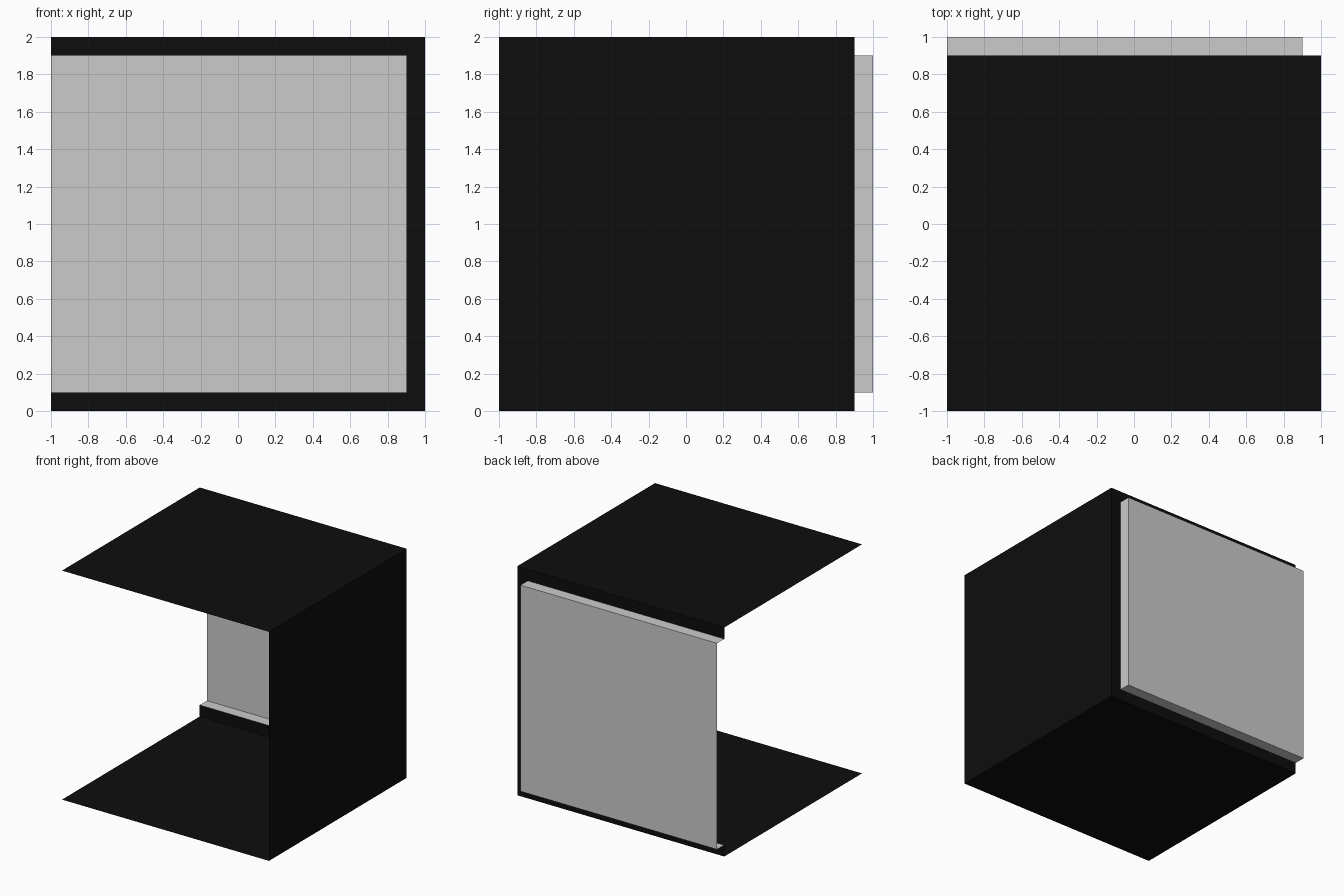
import bpy, bmesh
from mathutils import Vector

if "Cube" in bpy.data.objects:
    bpy.data.objects.remove(bpy.data.objects["Cube"])


def open_box(name, lo, hi, open_sides, extra=None):
    """Thin-sheet box with the faces pointing along open_sides removed."""
    lo, hi = Vector(lo), Vector(hi)
    bm = bmesh.new()
    bmesh.ops.create_cube(bm, size=1)
    bm.normal_update()
    gone = [f for f in bm.faces
            if any(f.normal.dot(Vector(s)) > 0.9 for s in open_sides)]
    bmesh.ops.delete(bm, geom=gone, context='FACES')
    for v in bm.verts:
        v.co = [(a + b) / 2 + c * (b - a) for a, b, c in zip(lo, hi, v.co)]
    if extra:
        extra(bm)
    bmesh.ops.remove_doubles(bm, verts=bm.verts, dist=1e-4)
    mesh = bpy.data.meshes.new(name)
    bm.to_mesh(mesh)
    bm.free()
    obj = bpy.data.objects.new(name, mesh)
    bpy.context.collection.objects.link(obj)
    return obj


LEFT, FRONT, BACK = (-1, 0, 0), (0, -1, 0), (0, 1, 0)
WALL_Y = 0.9


# Rim on the back wall, running round three sides of the recess
def back_rim(bm):
    outer = [(-1, 0), (1, 0), (1, 2), (-1, 2)]
    inner = [(-1, 0.1), (0.9, 0.1), (0.9, 1.9), (-1, 1.9)]
    a, b = ([bm.verts.new((x, WALL_Y, z)) for x, z in ring]
            for ring in (outer, inner))
    for i in range(3):
        bm.faces.new((a[i], b[i], b[i + 1], a[i + 1]))


# Black shell: floor, ceiling, right wall and back rim
shell = open_box("room_shell", (-1, -1, 0), (1, WALL_Y, 2),
                 (LEFT, FRONT, BACK), back_rim)
black = bpy.data.materials.new("black")
black.diffuse_color = (0.004, 0.004, 0.004, 1)
black.use_nodes = True
black.node_tree.nodes["Principled BSDF"].inputs["Base Color"].default_value = black.diffuse_color
shell.data.materials.append(black)

# Grey recess pushed out of the back wall, open to the room and to the left
open_box("back_recess", (-1, WALL_Y, 0.1), (0.9, 1, 1.9), (LEFT, FRONT))
